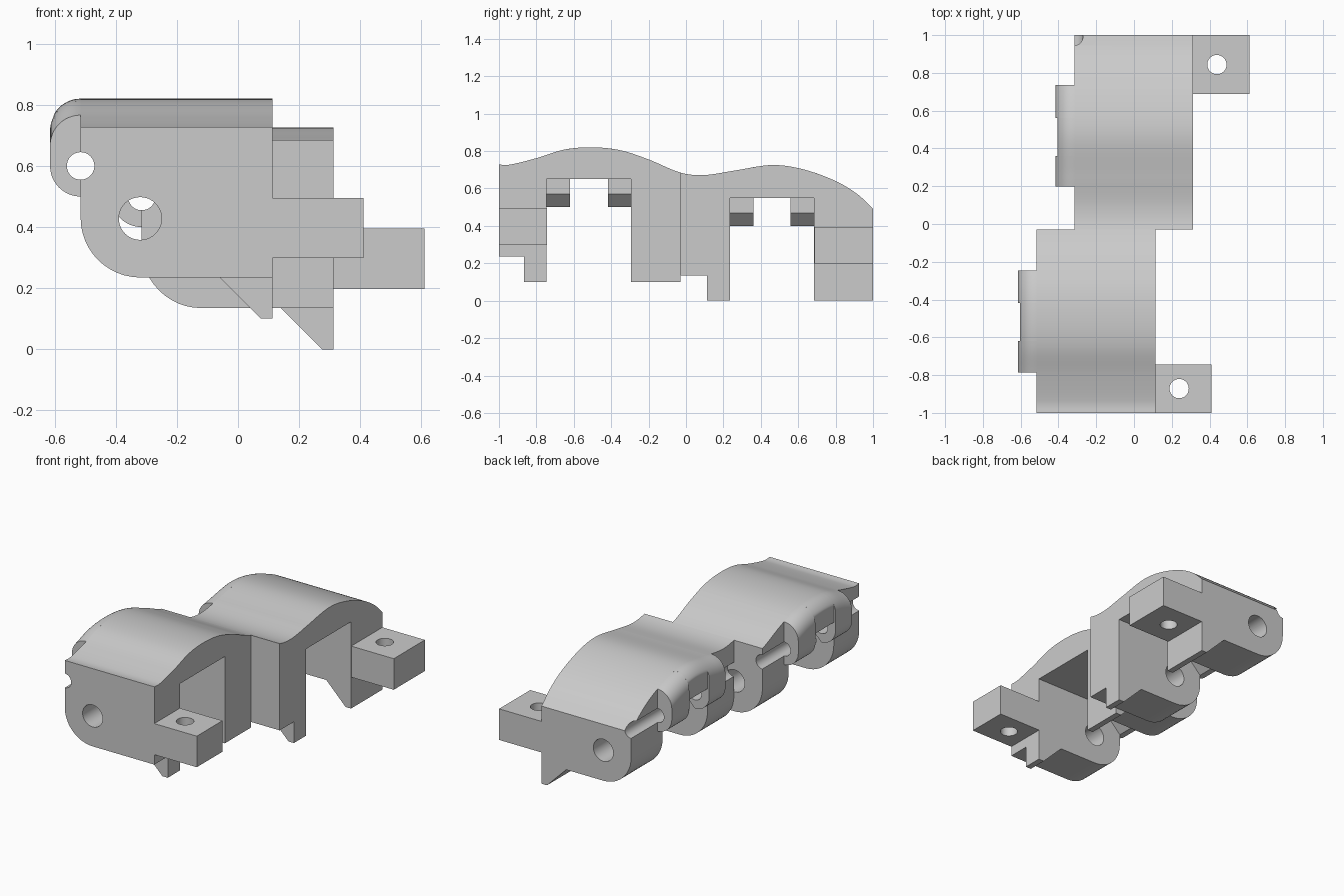
import bpy, bmesh, math
from mathutils import Matrix

cube = bpy.data.objects.get("Cube")
if cube:
    bpy.data.objects.remove(cube, do_unlink=True)

grey = bpy.data.materials.new("light_grey")
grey.use_nodes = True
grey.diffuse_color = (0.6, 0.6, 0.6, 1)
grey.node_tree.nodes["Principled BSDF"].inputs["Base Color"].default_value = (0.6, 0.6, 0.6, 1)

# Wavy roof line: (y, z) knots joined by a smooth curve
ROOF = [(-1, .728), (-.95, .726), (-.8, .762), (-.65, .808), (-.5, .82), (-.35, .804),
        (-.2, .755), (-.03, .685), (.09, .671), (.25, .694), (.46, .725), (.62, .704),
        (.8, .64), (.92, .567), (1, .492)]


def slope(i):
    a, b = ROOF[max(i - 1, 0)], ROOF[min(i + 1, len(ROOF) - 1)]
    return (b[1] - a[1]) / (b[0] - a[0])


def roof(y):
    i = max(k for k in range(len(ROOF) - 1) if k == 0 or ROOF[k][0] <= y)
    (y0, z0), (y1, z1) = ROOF[i], ROOF[i + 1]
    h = y1 - y0
    t = (y - y0) / h
    u = 1 - t
    return (z0 * (1 + 2 * t) * u * u + z1 * t * t * (3 - 2 * t)
            + h * t * u * (slope(i) * u - slope(i + 1) * t))


def arc(cx, cz, r, a0, a1, n=12):
    angles = [math.radians(a0 + (a1 - a0) * k / n) for k in range(n + 1)]
    return [(cx + r * math.cos(a), cz + r * math.sin(a)) for a in angles]


def finish(name, bm):
    bmesh.ops.recalc_face_normals(bm, faces=bm.faces[:])
    mesh = bpy.data.meshes.new(name)
    bm.to_mesh(mesh)
    bm.free()
    mesh.materials.append(grey)
    ob = bpy.data.objects.new(name, mesh)
    bpy.context.collection.objects.link(ob)
    return ob


def loft(name, y0, y1, section, steps=1):
    """Skin a chain of x-z outlines along y."""
    bm = bmesh.new()
    rings = []
    for k in range(steps + 1):
        y = y0 + (y1 - y0) * k / steps
        rings.append([bm.verts.new((x, y, z)) for x, z in section(y)])
    for a, b in zip(rings, rings[1:]):
        for i in range(len(a)):
            j = (i + 1) % len(a)
            bm.faces.new((a[i], a[j], b[j], b[i]))
    bm.faces.new(rings[0])
    bm.faces.new(rings[-1])
    return finish(name, bm)


def drill(name, centre, radius, length, along_y):
    bm = bmesh.new()
    rot = Matrix.Rotation(math.pi / 2, 4, 'X') if along_y else Matrix()
    bmesh.ops.create_cone(bm, cap_ends=True, segments=40, radius1=radius, radius2=radius,
                          depth=length, matrix=Matrix.Translation(centre) @ rot)
    ob = finish(name, bm)
    ob.hide_render = True
    return ob


def cut(ob, cutters):
    for c in cutters:
        mod = ob.modifiers.new("hole", 'BOOLEAN')
        mod.operation = 'DIFFERENCE'
        mod.solver = 'EXACT'
        mod.object = c
    bpy.context.view_layer.update()
    dg = bpy.context.evaluated_depsgraph_get()
    mesh = bpy.data.meshes.new_from_object(ob.evaluated_get(dg))
    ob.modifiers.clear()
    ob.data = mesh


def build(side, dx, dz, y0, y1, gap, lug, cap, tab, hooks):
    """One bridge-shaped half: two legs, a roof, a hinge, a tab and hooks."""
    left, right, base, under = dx - .515, dx + .113, dz + .235, dz + .65
    outer, pin_z = left - .1, dz + .6
    g0, g1 = gap
    k0, k1 = cap
    l0, l1 = lug

    def leg(y):
        return arc(left + .195, base + .195, .195, 180, 270) + [
            (right, base), (right, roof(y)), (left, roof(y))]

    def bridge(y):
        return [(left, under), (right, under), (right, roof(y)), (left, roof(y))]

    def knuckle(y):
        t = roof(y)
        return (arc(left, pin_z, .1, 180, 270)
                + [(left + .07, dz + .57), (left + .07, under), (left, under)]
                + arc(left, t - .1, .1, 90, 180))

    def lintel(y):
        t = roof(y)
        edge = [(max(x, outer + .011), z) for x, z in arc(left, t - .1, .1, 90, 155)]
        return [(outer + .011, under), (left, under)] + edge + [(outer + .011, t - .06)]

    def hook(y):
        return [(right - .173, base), (right - .038, dz + .1), (right, dz + .1), (right, base)]

    def tab_section(y):
        return [(right, dz + .298), (right + .298, dz + .298),
                (right + .298, dz + .495), (right, dz + .495)]

    parts = [
        loft(side + "_leg_a", y0, g0, leg, 12),
        loft(side + "_leg_b", g1, y1, leg, 12),
        loft(side + "_roof", g0, g1, bridge, 20),
        loft(side + "_knuckle_a", k0, l0, knuckle, 8),
        loft(side + "_knuckle_b", l1, k1, knuckle, 8),
        loft(side + "_hinge_lintel", l0, l1, lintel, 10),
        loft(side + "_tab", tab[0], tab[1], tab_section),
    ]
    pins = [drill("axle_cutter", (left + .195, 0, dz + .428), .07, 3, True),
            drill("pin_cutter", (left, 0, pin_z), .045, 3, True)]
    screw = drill("screw_cutter", (right + .126, sum(tab) / 2, dz + .4), .051, .5, False)
    for ob in parts[:2]:
        cut(ob, pins)
    for ob in parts[3:5]:
        cut(ob, pins[1:])
    cut(parts[6], [screw])
    for c in pins + [screw]:
        bpy.data.objects.remove(c, do_unlink=True)
    for i, (a, b) in enumerate(hooks):
        parts.append(loft(f"{side}_hook_{i + 1}", a, b, hook))
    return parts


parts = build("front", 0, 0, -1, -.03, (-.745, -.293), (-.62, -.418), (-.785, -.247),
              (-1, -.743), [(-.865, -.745), (-.293, -.03)])
parts += build("back", .2, -.1, -.03, 1, (.235, .685), (.36, .56), (.198, .735),
               (.688, 1), [(.113, .235), (.685, 1)])

# Smooth the curved surfaces, keep the corners crisp
bpy.ops.object.select_all(action='DESELECT')
for ob in parts:
    ob.select_set(True)
bpy.context.view_layer.objects.active = parts[0]
bpy.ops.object.shade_smooth_by_angle(angle=math.radians(30))
